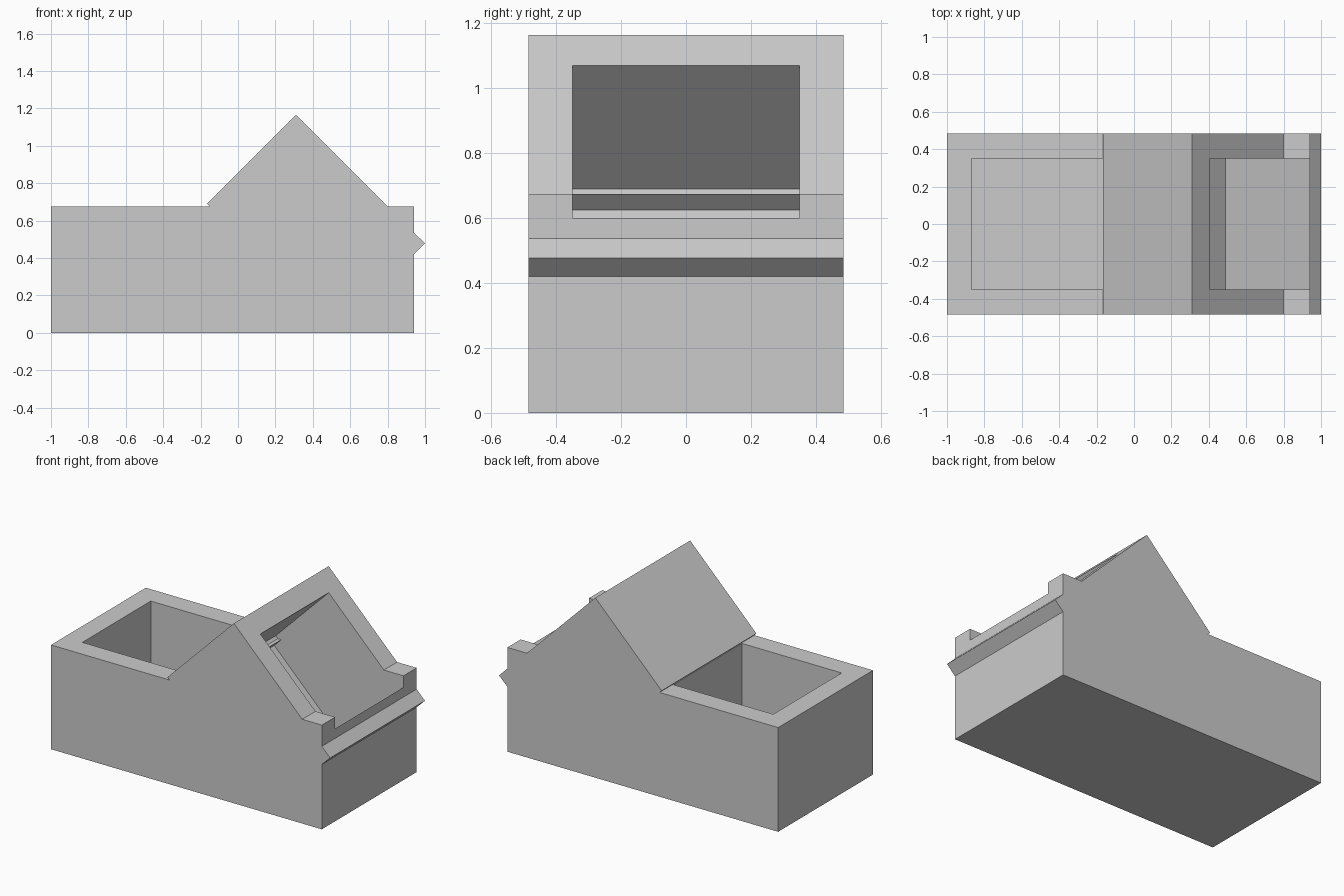
import bpy
import bmesh
from mathutils import Vector

old = bpy.data.objects.get("Cube")
if old:
    bpy.data.objects.remove(old, do_unlink=True)

HALF_WIDTH = 0.485
HALF_OPENING = 0.35

grey = bpy.data.materials.new("light_grey")
grey.use_nodes = True
grey.diffuse_color = (0.6, 0.6, 0.6, 1)
grey.node_tree.nodes["Principled BSDF"].inputs["Base Color"].default_value = (0.6, 0.6, 0.6, 1)


def extrude_profile(name, profile, half):
    """Extrude an x-z outline along y, from -half to +half."""
    bm = bmesh.new()
    face = bm.faces.new([bm.verts.new((x, -half, z)) for x, z in profile])
    result = bmesh.ops.extrude_face_region(bm, geom=[face])
    moved = [v for v in result["geom"] if isinstance(v, bmesh.types.BMVert)]
    bmesh.ops.translate(bm, verts=moved, vec=Vector((0, 2 * half, 0)))
    bmesh.ops.recalc_face_normals(bm, faces=bm.faces)
    mesh = bpy.data.meshes.new(name)
    bm.to_mesh(mesh)
    bm.free()
    mesh.materials.append(grey)
    obj = bpy.data.objects.new(name, mesh)
    bpy.context.collection.objects.link(obj)
    return obj


def cut(target, cutter):
    """Subtract a cutter and keep it hidden."""
    mod = target.modifiers.new(cutter.name, "BOOLEAN")
    mod.operation = "DIFFERENCE"
    mod.solver = "EXACT"
    mod.object = cutter
    cutter.hide_render = True
    cutter.hide_viewport = True
    cutter.display_type = "WIRE"


# Box body with the tilted compartment rising as a gable and poking out as a ridge
body = extrude_profile("body", [
    (-1, 0), (0.94, 0), (0.94, 0.42), (1.0, 0.478), (0.94, 0.537),
    (0.94, 0.675), (0.80, 0.675), (0.31, 1.165), (-0.165, 0.69),
    (-0.15, 0.675), (-1, 0.675)], HALF_WIDTH)

# Upright bin on the left
bin_cutter = extrude_profile("bin_cutter", [
    (-0.87, 0.13), (-0.155, 0.13), (-0.155, 0.68), (-0.17, 0.685),
    (-0.17, 0.9), (-0.87, 0.9)], HALF_OPENING)
cut(body, bin_cutter)

# Tilted bin opening through the right slope, with a small step on its back wall
tilted_cutter = extrude_profile("tilted_bin_cutter", [
    (0.49, 0.15), (1.24, 0.90), (0.605, 1.27), (0.025, 0.69),
    (0.04, 0.675), (0.065, 0.675), (0.015, 0.625)], HALF_OPENING)
cut(body, tilted_cutter)
